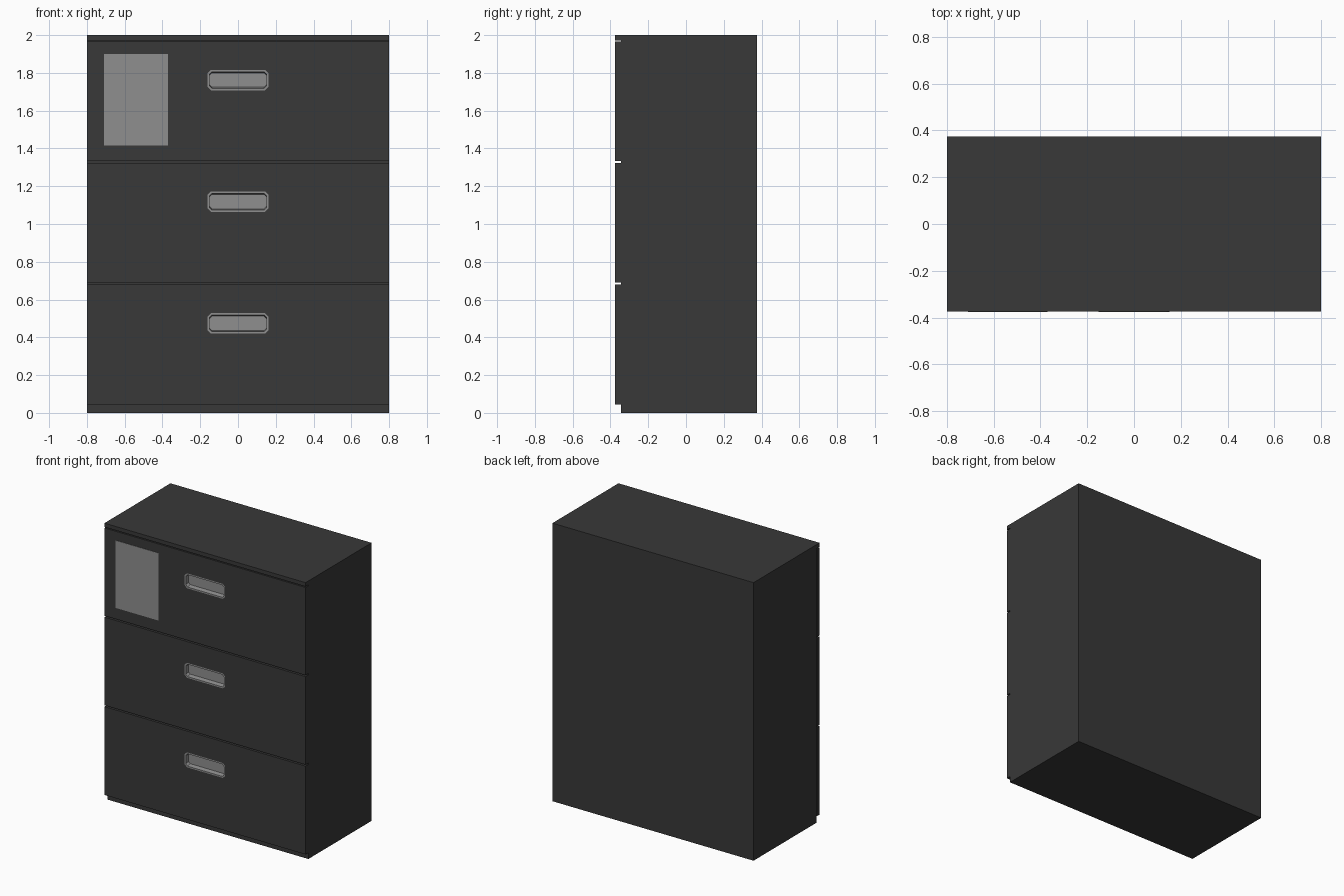
import bpy, bmesh

if "Cube" in bpy.data.objects:
    bpy.data.objects.remove(bpy.data.objects["Cube"])


def material(name, v):
    m = bpy.data.materials.new(name)
    m.diffuse_color = (v, v, v, 1)
    m.use_nodes = True
    m.node_tree.nodes["Principled BSDF"].inputs["Base Color"].default_value = m.diffuse_color
    return m


CHARCOAL = material("charcoal", 0.040)
GREY = material("mid grey", 0.275)


def finish(name, bm, mat):
    bmesh.ops.recalc_face_normals(bm, faces=bm.faces)
    me = bpy.data.meshes.new(name)
    bm.to_mesh(me)
    bm.free()
    me.materials.append(mat)
    ob = bpy.data.objects.new(name, me)
    bpy.context.collection.objects.link(ob)
    return ob


def box(name, x0, x1, y0, y1, z0, z1, mat):
    bm = bmesh.new()
    bmesh.ops.create_cube(bm, size=1)
    for v in bm.verts:
        v.co = (x0 if v.co.x < 0 else x1,
                y0 if v.co.y < 0 else y1,
                z0 if v.co.z < 0 else z1)
    return finish(name, bm, mat)


def octagon(bm, hx, hz, c, y, zc):
    pts = [(hx, hz - c), (hx - c, hz), (c - hx, hz), (-hx, hz - c),
           (-hx, c - hz), (c - hx, -hz), (hx - c, -hz), (hx, c - hz)]
    return [bm.verts.new((x, y, zc + z)) for x, z in pts]


def bridge(bm, a, b):
    for i in range(8):
        j = (i + 1) % 8
        bm.faces.new((a[i], a[j], b[j], b[i]))


FRONT, INNER = -0.375, -0.343

# Cabinet carcass with the overhanging top lip (one L-shaped side profile)
bm = bmesh.new()
profile = [(INNER, 0), (0.375, 0), (0.375, 2), (FRONT, 2), (FRONT, 1.972), (INNER, 1.972)]
side = bm.faces.new([bm.verts.new((-0.8, y, z)) for y, z in profile])
ext = bmesh.ops.extrude_face_region(bm, geom=[side])
bmesh.ops.translate(bm, vec=(1.6, 0, 0),
                    verts=[g for g in ext["geom"] if isinstance(g, bmesh.types.BMVert)])
if not side.is_valid or len(bm.faces) < 8:
    bm.faces.new([v for v in bm.verts if v.co.x < 0])
finish("cabinet_body", bm, CHARCOAL)

# Three drawers, each with a recessed chamfered pull
for name, z0, z1 in (("bottom", 0.045, 0.680), ("middle", 0.690, 1.324), ("top", 1.334, 1.965)):
    front = box(name + "_drawer", -0.8, 0.8, FRONT, INNER - 0.001, z0, z1, CHARCOAL)
    zc = z1 - 0.206 if name == "bottom" else z1 - 0.205
    if name == "bottom":
        zc = 0.474
    elif name == "middle":
        zc = 1.118
    else:
        zc = 1.762

    # Cutter for the pull opening
    bm = bmesh.new()
    a = octagon(bm, 0.160, 0.052, 0.018, -0.42, zc)
    b = octagon(bm, 0.160, 0.052, 0.018, -0.30, zc)
    bridge(bm, a, b)
    bm.faces.new(a)
    bm.faces.new(b)
    cutter = finish(name + "_pull_cutter", bm, CHARCOAL)
    cutter.hide_render = True
    cutter.hide_viewport = True
    mod = front.modifiers.new("pull opening", "BOOLEAN")
    mod.object, mod.operation, mod.solver = cutter, "DIFFERENCE", "EXACT"

    # Pull: flat rim, then a pocket with a sloping wall
    bm = bmesh.new()
    rings = [octagon(bm, 0.162, 0.054, 0.019, FRONT - 0.0015, zc),
             octagon(bm, 0.152, 0.044, 0.014, FRONT - 0.0015, zc),
             octagon(bm, 0.150, 0.038, 0.012, INNER - 0.003, zc)]
    for p, q in zip(rings, rings[1:]):
        bridge(bm, p, q)
    bm.faces.new(rings[-1])
    pull = finish(name + "_pull", bm, GREY)
    # Open surface: make the pocket face the front
    if max(pull.data.polygons, key=lambda f: f.area).normal.y > 0:
        pull.data.flip_normals()

# Label plate on the top drawer
box("label_plate", -0.71, -0.37, FRONT - 0.002, FRONT + 0.002, 1.415, 1.90, GREY)
